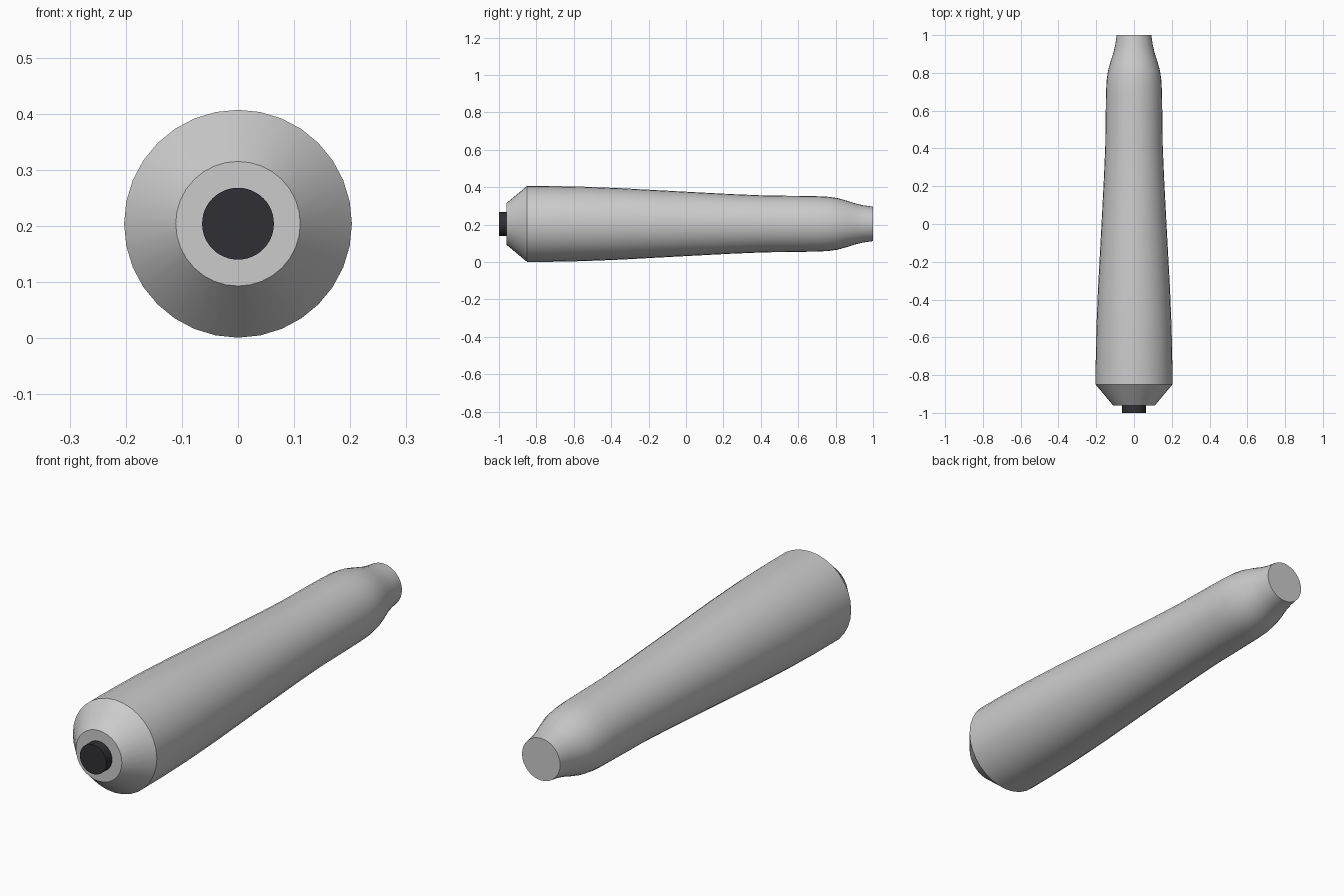
import bpy, bmesh, math

if "Cube" in bpy.data.objects:
    bpy.data.objects.remove(bpy.data.objects["Cube"])

CZ = 0.204  # height of the long axis


def lathe(name, profile, sides, color=None):
    """Revolve (y, radius) points about the y axis and cap both ends."""
    bm = bmesh.new()
    rings = []
    for y, r in profile:
        angles = [2 * math.pi * i / sides for i in range(sides)]
        rings.append([bm.verts.new((r * math.cos(a), y, CZ + r * math.sin(a)))
                      for a in angles])
    for a, b in zip(rings, rings[1:]):
        for i in range(sides):
            j = (i + 1) % sides
            bm.faces.new((a[i], a[j], b[j], b[i]))
    bm.faces.new(rings[0])
    bm.faces.new(rings[-1])
    bmesh.ops.recalc_face_normals(bm, faces=bm.faces)
    mesh = bpy.data.meshes.new(name)
    bm.to_mesh(mesh)
    bm.free()
    obj = bpy.data.objects.new(name, mesh)
    bpy.context.collection.objects.link(obj)
    if color:
        mat = bpy.data.materials.new(name + "_material")
        mat.diffuse_color = color
        mat.use_nodes = True
        mat.node_tree.nodes["Principled BSDF"].inputs["Base Color"].default_value = mat.diffuse_color
        mesh.materials.append(mat)
    bpy.ops.object.select_all(action='DESELECT')
    obj.select_set(True)
    bpy.context.view_layer.objects.active = obj
    bpy.ops.object.shade_smooth_by_angle(angle=math.radians(30))
    return obj


# Tapered handle with chamfered front end and narrowed neck at the back
lathe("handle_body", [
    (-0.96, 0.111), (-0.85, 0.203), (-0.72, 0.2025), (-0.55, 0.199),
    (-0.35, 0.191), (0.0, 0.172), (0.25, 0.159), (0.42, 0.152),
    (0.58, 0.150), (0.70, 0.148), (0.76, 0.145), (0.81, 0.138),
    (0.86, 0.124), (0.91, 0.108), (0.95, 0.099), (1.0, 0.092),
], 32)

# Dark button on the front end
lathe("end_button", [(-1.0, 0.064), (-0.955, 0.064)], 48, (0.03, 0.03, 0.035, 1))
